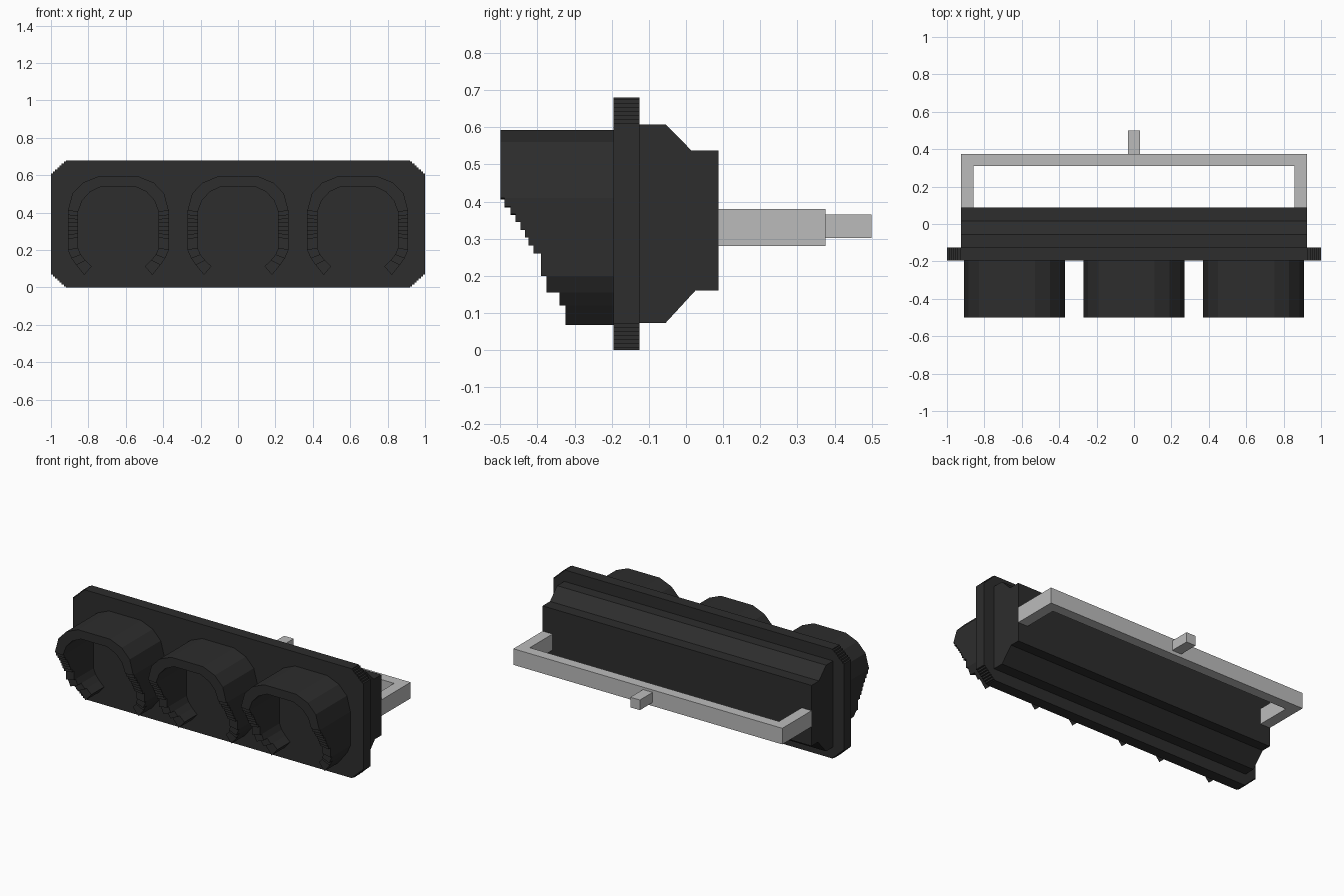
import bpy, bmesh, math

if "Cube" in bpy.data.objects:
    bpy.data.objects.remove(bpy.data.objects["Cube"])


def material(name, v):
    m = bpy.data.materials.new(name)
    m.diffuse_color = (v, v, v, 1)
    m.use_nodes = True
    m.node_tree.nodes["Principled BSDF"].inputs["Base Color"].default_value = m.diffuse_color
    return m


BLACK = material("matte black", 0.026)
GREY = material("bracket grey", 0.5)


def prism(bm, pts, axis, a, b):
    """Extrude a 2D outline along an axis: 'y' takes (x, z), 'x' takes (y, z), 'z' takes (x, y)."""
    put = {"y": lambda p, t: (p[0], t, p[1]),
           "x": lambda p, t: (t, p[0], p[1]),
           "z": lambda p, t: (p[0], p[1], t)}[axis]
    lo = [bm.verts.new(put(p, a)) for p in pts]
    hi = [bm.verts.new(put(p, b)) for p in pts]
    bm.faces.new(lo)
    bm.faces.new(hi[::-1])
    for i in range(len(pts)):
        j = (i + 1) % len(pts)
        bm.faces.new((lo[j], lo[i], hi[i], hi[j]))


def finish(bm, name, mat):
    bmesh.ops.recalc_face_normals(bm, faces=bm.faces)
    me = bpy.data.meshes.new(name)
    bm.to_mesh(me)
    bm.free()
    me.materials.append(mat)
    ob = bpy.data.objects.new(name, me)
    bpy.context.collection.objects.link(ob)
    return ob


def solid(name, mat, pts, axis, a, b):
    bm = bmesh.new()
    prism(bm, pts, axis, a, b)
    return finish(bm, name, mat)


# Front plate with finely stepped corners
STEPS, CX, CZ = 7, 0.08, 0.075
corner = []
for i in range(STEPS):
    x0 = 1 - CX * i / STEPS
    x1 = 1 - CX * (i + 1) / STEPS
    z = 0.34 - CZ + CZ * (i + 0.5) / STEPS
    corner += [(x0, z), (x1, z)]
corner.append((1 - CX, 0.34))
half = corner + [(-x, z) for x, z in reversed(corner)]
outline = [(x, 0.34 + z) for x, z in half] + [(-x, 0.34 - z) for x, z in half]
solid("front_plate", BLACK, outline, "y", -0.195, -0.125)

# Rear housing with sloped shoulders
solid("rear_housing", BLACK,
      [(-0.125, 0.073), (-0.055, 0.073), (0.025, 0.16), (0.088, 0.16),
       (0.088, 0.537), (0.015, 0.537), (-0.055, 0.608), (-0.125, 0.608)],
      "x", -0.925, 0.925)

# Visor half section from top to bottom: outer x, outer z, inner x, inner z, front y
section = [(0, 0.593, 0, 0.54, -0.5), (0.11, 0.593, 0.09, 0.54, -0.5),
           (0.19, 0.56, 0.15, 0.512, -0.5), (0.245, 0.503, 0.193, 0.465, -0.5)]
levels = [(0.41, -0.488), (0.387, -0.473), (0.366, -0.459), (0.345, -0.446),
          (0.324, -0.434), (0.303, -0.424), (0.282, -0.411), (0.26, -0.39)]
for z, y in levels:
    section.append((0.27, z, 0.215, 0.21 + (z - 0.2) * 0.93, y))
section += [(0.27, 0.2, 0.215, 0.21, -0.375), (0.25, 0.155, 0.2, 0.175, -0.34),
            (0.225, 0.12, 0.175, 0.145, -0.324), (0.182, 0.067, 0.142, 0.113, -0.324)]

for k, cx in enumerate((-0.64, 0, 0.64)):
    bm = bmesh.new()
    for s in (-1, 1):
        for p, q in zip(section, section[1:]):
            prism(bm, [(cx + s * p[0], p[1]), (cx + s * q[0], q[1]),
                       (cx + s * q[2], q[3]), (cx + s * p[2], p[3])],
                  "y", p[4], -0.19)
    bmesh.ops.remove_doubles(bm, verts=bm.verts, dist=1e-5)
    # drop the hidden walls on the centre line
    bmesh.ops.delete(bm, geom=[f for f in bm.faces if all(abs(v.co.x - cx) < 1e-5 for v in f.verts)],
                     context="FACES")
    finish(bm, f"visor_{k + 1}", BLACK)
    # Thin lens panel closing the back of the hood
    inner = [(p[2], p[3]) for p in section[1:]] + [(0.17, 0.075)]
    ring = [(cx + x, z) for x, z in inner] + [(cx - x, z) for x, z in reversed(inner)]
    solid(f"lens_{k + 1}", BLACK, ring, "y", -0.199, -0.19)

# Mounting bracket: U-shaped frame and short peg
solid("bracket_frame", GREY,
      [(-0.925, 0.088), (-0.925, 0.375), (0.925, 0.375), (0.925, 0.088),
       (0.857, 0.088), (0.857, 0.31), (-0.857, 0.31), (-0.857, 0.088)],
      "z", 0.28, 0.38)
solid("bracket_peg", GREY,
      [(-0.033, 0.375), (0.033, 0.375), (0.033, 0.5), (-0.033, 0.5)],
      "z", 0.302, 0.365)
